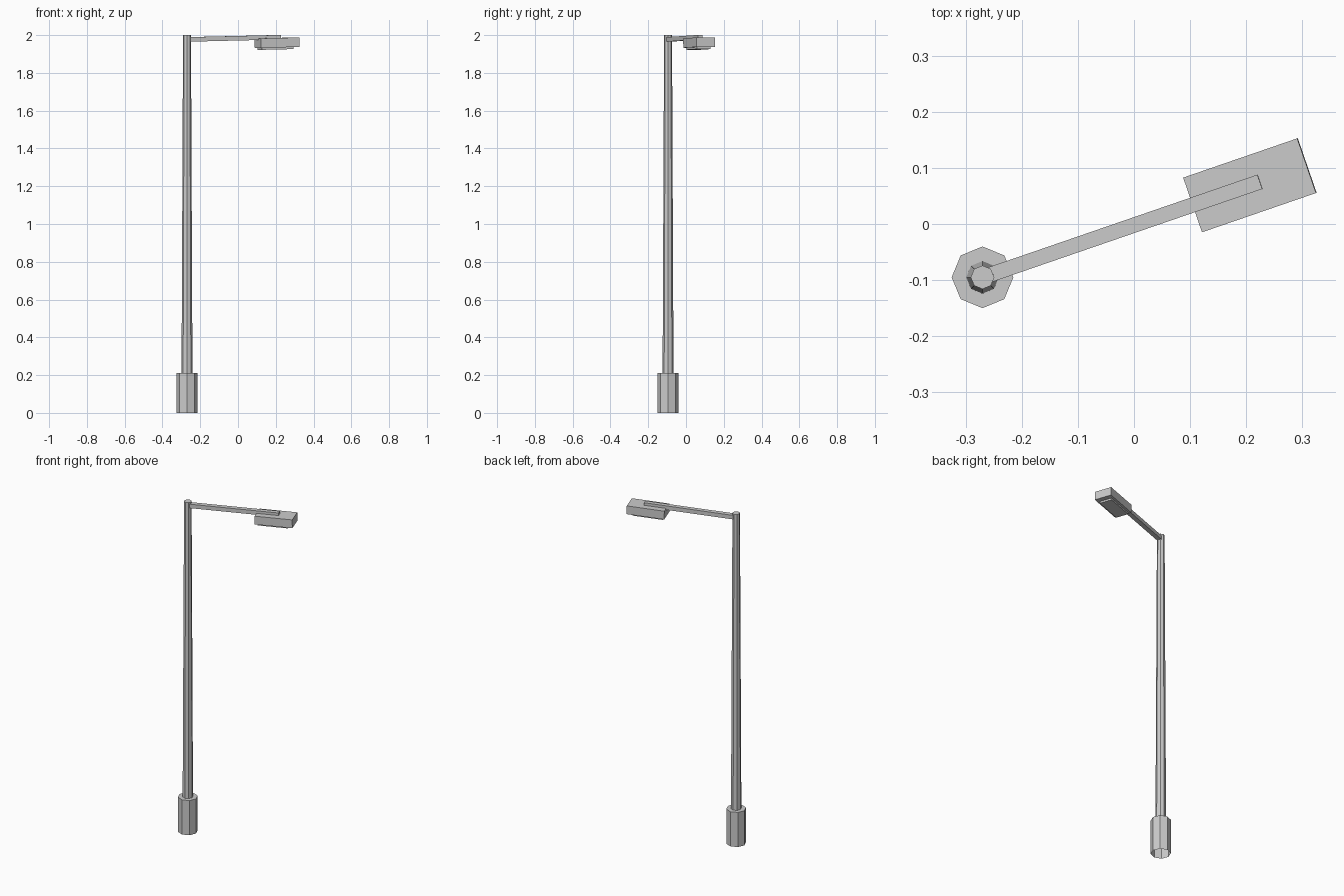
import bpy, bmesh, math
from mathutils import Matrix, Vector

if "Cube" in bpy.data.objects:
    bpy.data.objects.remove(bpy.data.objects["Cube"])

POLE = Vector((-0.27, -0.095, 0))
AIM = Matrix.Translation(POLE) @ Matrix.Rotation(math.radians(19), 4, 'Z')
TILT = Matrix.Rotation(math.radians(-1.3), 4, 'Y')


def finish(bm, name):
    bmesh.ops.recalc_face_normals(bm, faces=bm.faces)
    mesh = bpy.data.meshes.new(name)
    bm.to_mesh(mesh)
    bm.free()
    obj = bpy.data.objects.new(name, mesh)
    bpy.context.collection.objects.link(obj)
    return obj


def octagon(name, r_low, r_high, z0, z1, open_bottom=False):
    bm = bmesh.new()
    bmesh.ops.create_cone(bm, cap_ends=True, segments=8, radius1=r_low, radius2=r_high,
                          depth=z1 - z0, matrix=Matrix.Translation(POLE + Vector((0, 0, (z0 + z1) / 2))))
    if open_bottom:
        low = [f for f in bm.faces if all(v.co.z < z0 + 1e-4 for v in f.verts)]
        bmesh.ops.delete(bm, geom=low, context='FACES_ONLY')
    return finish(bm, name)


def box(bm, centre, size):
    # centre is (distance along the arm, sideways, height)
    m = AIM @ Matrix.Translation(centre) @ TILT @ Matrix.Diagonal((*size, 1))
    return bmesh.ops.create_cube(bm, size=1, matrix=m)


# Base sleeve and tapered pole
octagon("base_sleeve", 0.055, 0.055, 0, 0.21, open_bottom=True)
octagon("pole", 0.029, 0.021, 0.205, 2.0)

# Arm reaching out from the pole top
bm = bmesh.new()
box(bm, (0.263, 0, 1.983), (0.52, 0.027, 0.024))
finish(bm, "arm")

# Lamp head housing
bm = bmesh.new()
box(bm, (0.504, 0, 1.96), (0.215, 0.103, 0.05))
finish(bm, "lamp_head")

# Lens panel beneath the head
bm = bmesh.new()
box(bm, (0.495, 0, 1.932), (0.175, 0.075, 0.016))
finish(bm, "lens")
